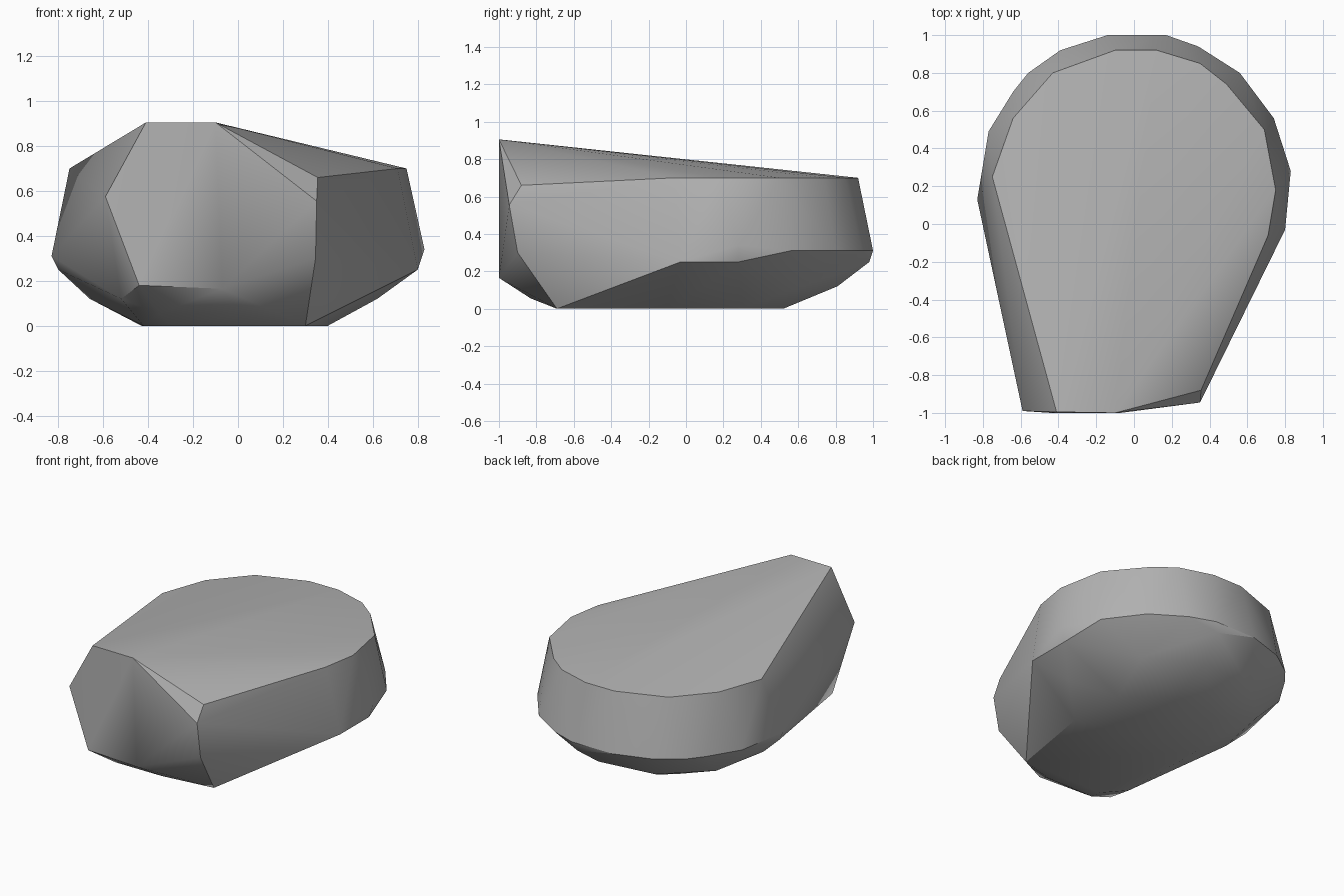
import bpy
import bmesh
import math

cube = bpy.data.objects.get("Cube")
if cube:
    bpy.data.objects.remove(cube, do_unlink=True)

# Stone colour
stone = bpy.data.materials.new("grey stone")
stone.use_nodes = True
colour = (0.45, 0.45, 0.45, 1)
stone.diffuse_color = colour
stone.node_tree.nodes["Principled BSDF"].inputs["Base Color"].default_value = colour


def level(z, *outline):
    """Points of one outline at a common height."""
    return [(x, y, z) for x, y in outline]


corners = []

# Raised front edge and the flat chipped front
corners += level(0.905, (-0.41, -0.995), (-0.1, -1))
corners += [(-0.59, -0.99, 0.575), (0.35, -0.945, 0.555), (0.345, -0.9, 0.3),
            (-0.07, -1, 0.165), (-0.44, -1, 0.18), (0.355, -0.88, 0.66)]

# Rim of the sloping top
corners += level(0.7, (0.71, -0.06), (0.75, 0.18), (0.69, 0.5), (0.49, 0.74),
                 (0.35, 0.85), (0.12, 0.92), (-0.1, 0.92), (-0.43, 0.8),
                 (-0.64, 0.56), (-0.75, 0.25))

# Widest belt
corners += level(0.31, (-0.83, 0.13), (-0.77, 0.49), (-0.64, 0.7), (-0.56, 0.8),
                 (-0.39, 0.92), (-0.14, 1), (0.17, 1), (0.34, 0.94),
                 (0.56, 0.8), (0.74, 0.56))
corners += [(0.83, 0.28, 0.34)]
corners += level(0.25, (0.8, -0.03), (0.8, 0.28), (0.14, 0.98), (-0.8, 0.13))

# Rounded underside
corners += level(0.12, (-0.52, -0.85), (-0.66, 0.1), (-0.58, 0.5), (-0.3, 0.76),
                 (0.1, 0.81), (0.45, 0.62), (0.62, 0.1), (0.34, -0.72))
corners += level(0.055, (-0.35, -0.83), (0, -0.83))

# Flat base
corners += level(0, (-0.42, -0.55), (-0.3, -0.69), (0.3, -0.69), (0.4, -0.1),
                 (0.38, 0.3), (0.1, 0.52), (-0.25, 0.48), (-0.43, 0.1))

# Wrap the corners in a faceted boulder
bm = bmesh.new()
for corner in corners:
    bm.verts.new(corner)
hull = bmesh.ops.convex_hull(bm, input=bm.verts)
loose = [v for v in bm.verts if not v.link_faces]
bmesh.ops.delete(bm, geom=loose, context="VERTS")
bmesh.ops.recalc_face_normals(bm, faces=bm.faces)
mesh = bpy.data.meshes.new("boulder")
bm.to_mesh(mesh)
bm.free()
mesh.materials.append(stone)

boulder = bpy.data.objects.new("boulder", mesh)
bpy.context.collection.objects.link(boulder)
bpy.ops.object.select_all(action="DESELECT")
boulder.select_set(True)
bpy.context.view_layer.objects.active = boulder
bpy.ops.object.shade_smooth_by_angle(angle=math.radians(30))
